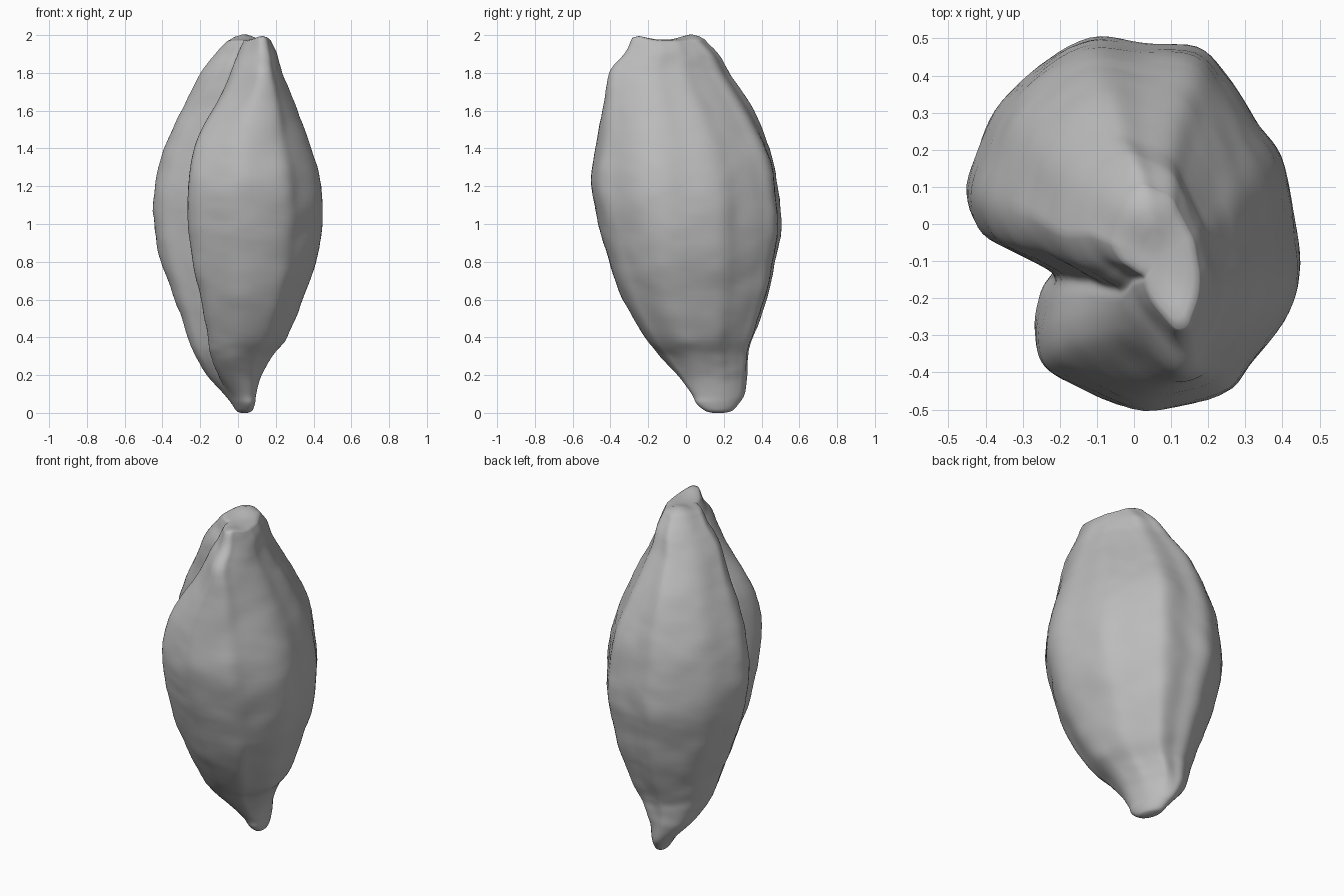
import bpy
import bmesh
import math
from mathutils import Vector, noise

default_cube = bpy.data.objects.get("Cube")
if default_cube:
    bpy.data.objects.remove(default_cube, do_unlink=True)

# Widest cross-section of the grain, with the crease between its two lobes
OUTLINE = [
    (-.12, .51), (.02, .497), (.17, .485), (.25, .40), (.33, .285), (.395, .18),
    (.43, .02), (.45, -.12), (.42, -.24), (.33, -.37), (.24, -.46), (.03, -.505),
    (-.15, -.445), (-.245, -.385), (-.268, -.3), (-.25, -.2), (-.22, -.135),
    (-.31, -.08), (-.41, -.02), (-.45, .08), (-.42, .2), (-.36, .33), (-.26, .43),
]

# Height, then the x range and the y range of the grain at that height
LEVELS = [
    (0, .015, .05, .14, .2), (.012, -.01, .075, .1, .245),
    (.05, -.035, .09, .055, .28),
    (.1, -.075, .097, .03, .31), (.2, -.165, .125, -.045, .325),
    (.3, -.225, .18, -.135, .328), (.4, -.265, .26, -.215, .355),
    (.6, -.335, .345, -.335, .425), (.8, -.405, .415, -.41, .47),
    (1, -.445, .445, -.465, .5), (1.2, -.44, .44, -.5, .485),
    (1.4, -.39, .39, -.485, .445), (1.6, -.305, .315, -.46, .37),
    (1.8, -.195, .235, -.43, .25), (1.9, -.125, .205, -.345, .185),
    (1.965, -.06, .175, -.295, .11),
]


def spline(points, steps, closed):
    """Smooth curve through points of any dimension."""
    points = [Vector(p) for p in points]
    count = len(points)
    result = []
    for i in range(count if closed else count - 1):
        a, b, c, d = (
            points[j % count] if closed else points[min(max(j, 0), count - 1)]
            for j in range(i - 1, i + 3)
        )
        for s in range(steps):
            t = s / steps
            result.append(0.5 * (2 * b + (c - a) * t
                                 + (2 * a - 5 * b + 4 * c - d) * t ** 2
                                 + (3 * b - a - 3 * c + d) * t ** 3))
    if not closed:
        result.append(points[-1])
    return result


def ramp(value, low, high):
    t = min(max((value - low) / (high - low), 0), 1)
    return t * t * (3 - 2 * t)


def section_point(point, level):
    """Fit one outline point into the ranges of a level."""
    z, x_min, x_max, y_min, y_max = level
    u = (point.x + .45) / .9
    v = (point.y + .505) / 1.015
    # The root end becomes a slanted oval and loses the crease
    angle = math.atan2(v - .5, u - .5)
    rounding = 1 - ramp(z, .05, .3)
    u += (.5 + .5 * math.cos(angle + .22) - u) * rounding
    v += (.5 + .5 * math.sin(angle - .22) - v) * rounding
    # Near the top the section narrows across the line joining the two peaks,
    # and the front lobe leans to the left
    top = ramp(z, 1.25, 1.85)
    corner = (1 - u) ** 2 if v < .4 else u ** 2
    lean = .4 * ramp(z, 1.4, 1.9) * (1 - u) * max(0, 1 - v / .6)
    v += (.4 - v) * corner * top * (.5 if v < .4 else .3)
    u += lean
    return Vector((x_min + (x_max - x_min) * u, y_min + (y_max - y_min) * v, z))


def weather(p):
    """Raise the two top peaks and add the fine wrinkles of the husk."""
    for x, y, height in ((.03, .03, .03), (.14, -.26, .025)):
        distance = (p.x - x) ** 2 + (p.y - y) ** 2
        p.z += height * math.exp(-distance / .005) * ramp(p.z, 1.88, 1.96)
    outward = Vector((p.x, p.y, 0)).normalized()
    amount = .007 * ramp(p.z, 0, .3)
    lumps = noise.noise(Vector((p.x * 6, p.y * 6, p.z * 7)))
    wrinkles = noise.noise(Vector((p.x * 9, p.y * 9, p.z * 22)))
    return p + outward * amount * (lumps + .5 * wrinkles)


# Grain body lofted through the levels
outline = spline(OUTLINE, 5, True)
rings = [[section_point(p, level) for p in outline]
         for level in spline(LEVELS, 6, False)]

# Top closed by shrinking rings between the two peaks
rim = rings[-1]
middle = sum(rim, Vector()) / len(rim)
for inset, lift in ((.85, .006), (.65, .009), (.4, .01), (.15, .01)):
    rings.append([middle.lerp(p, inset) + Vector((0, 0, lift)) for p in rim])

bm = bmesh.new()
loops = [[bm.verts.new(weather(p)) for p in ring] for ring in rings]
for lower, upper in zip(loops, loops[1:]):
    for i in range(len(lower)):
        bm.faces.new((lower[i - 1], lower[i], upper[i], upper[i - 1]))
bm.faces.new(loops[0])
bm.faces.new(loops[-1])
bmesh.ops.recalc_face_normals(bm, faces=bm.faces)
for face in bm.faces:
    face.smooth = True

mesh = bpy.data.meshes.new("grain")
bm.to_mesh(mesh)
bm.free()
grain = bpy.data.objects.new("grain", mesh)
bpy.context.collection.objects.link(grain)

# Plain grey husk
husk = bpy.data.materials.new("husk grey")
husk.use_nodes = True
colour = (.5, .5, .5, 1)
husk.diffuse_color = colour
husk.node_tree.nodes["Principled BSDF"].inputs["Base Color"].default_value = colour
mesh.materials.append(husk)
